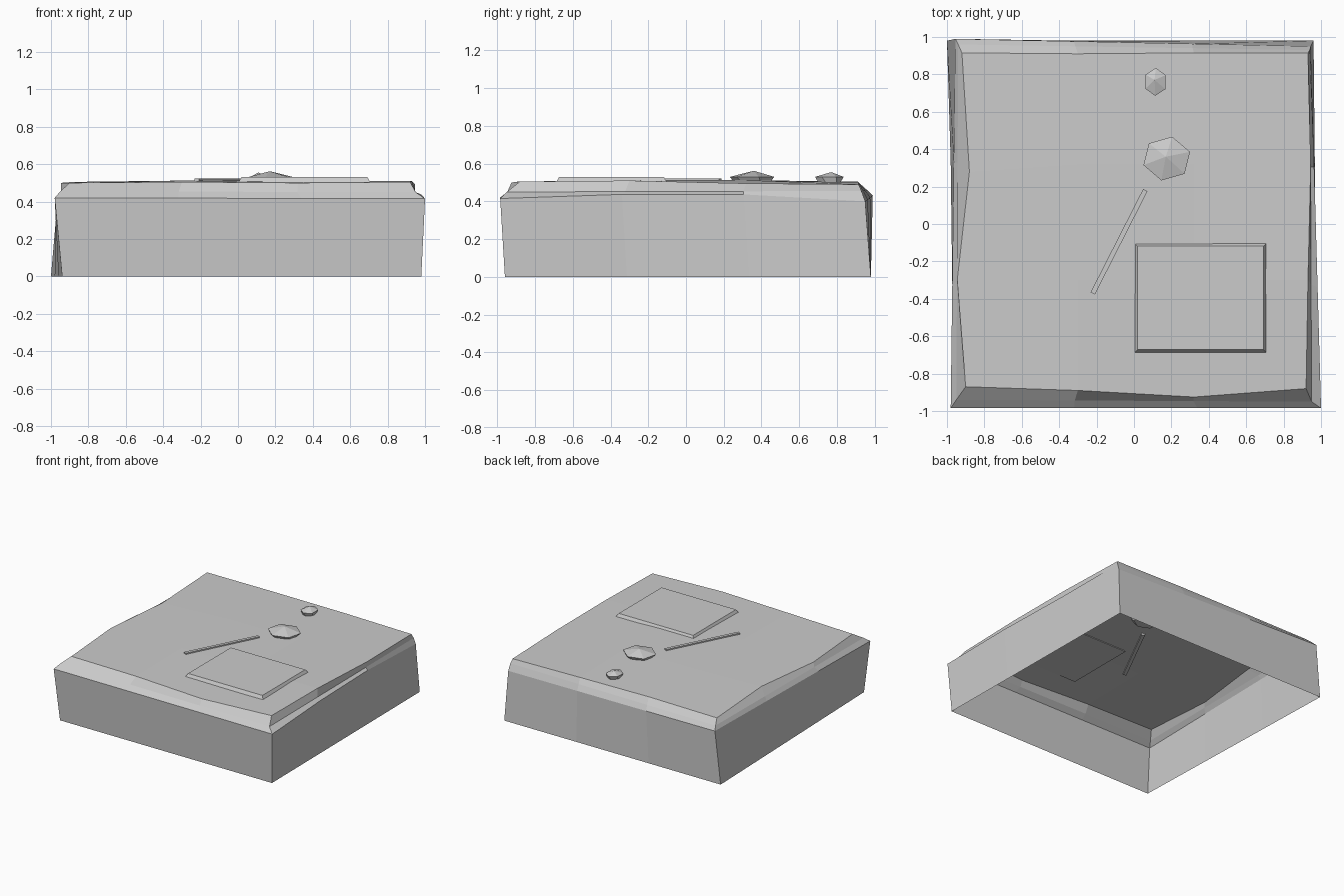
import bpy, bmesh, math
from mathutils import Vector, Matrix

cube = bpy.data.objects.get("Cube")
if cube:
    bpy.data.objects.remove(cube, do_unlink=True)

stone = bpy.data.materials.new("plain grey")
stone.use_nodes = True
GREY = (0.6, 0.6, 0.6, 1)
stone.diffuse_color = GREY
stone.node_tree.nodes["Principled BSDF"].inputs["Base Color"].default_value = GREY


def finish(name, bm):
    bmesh.ops.recalc_face_normals(bm, faces=bm.faces)
    mesh = bpy.data.meshes.new(name)
    bm.to_mesh(mesh)
    bm.free()
    mesh.materials.append(stone)
    obj = bpy.data.objects.new(name, mesh)
    bpy.context.collection.objects.link(obj)
    return obj


def thirds(corners):
    """Closed ring with two extra points along every side."""
    ring = []
    for i, corner in enumerate(corners):
        a, b = Vector(corner), Vector(corners[(i + 1) % len(corners)])
        ring += [a.lerp(b, k / 3) for k in range(3)]
    return ring


def bridge(bm, low, high):
    n = len(low)
    for i in range(n):
        j = (i + 1) % n
        bm.faces.new((low[i], low[j], high[j], high[i]))


# Block: open underneath, leaning walls, uneven bevelled lip and a gently bumpy top
foot = thirds([(-.94, -.96, 0), (.98, -.96, 0), (.96, .98, 0), (-1, .98, 0)])
wall = thirds([(-.98, -.985, .42), (1, -.985, .415), (.945, .95, .4), (-.955, .99, .43)])
lip = thirds([(-.95, -.94, .455), (.95, -.95, .45), (.94, .93, .455), (-.94, .96, .46)])
wall[4].z = wall[5].z = .437
top = [Vector(p) for p in (
    (-.9, -.87, .5), (-.3, -.89, .505), (.32, -.925, .5),
    (.92, -.88, .505), (.93, -.3, .51), (.945, .32, .495),
    (.93, .915, .49), (.32, .915, .5), (-.3, .91, .505),
    (-.92, .915, .5), (-.88, .28, .505), (-.945, -.3, .5))]
bm = bmesh.new()
rings = [[bm.verts.new(p) for p in ring] for ring in (foot, wall, lip, top)]
for low, high in zip(rings, rings[1:]):
    bridge(bm, low, high)
edge = rings[-1]
inner = [bm.verts.new((x, y, .512)) for y in (-.3, .32) for x in (-.3, .32)]
rows = [edge[:4], [edge[11], *inner[:2], edge[4]],
        [edge[10], *inner[2:], edge[5]], edge[9:5:-1]]
for near, far in zip(rows, rows[1:]):
    for i in range(3):
        bm.faces.new((near[i], near[i + 1], far[i + 1], far[i]))
finish("stone_block", bm)


def slab(name, centre, size, angle=0, chamfer=0):
    bm = bmesh.new()
    bmesh.ops.create_cube(bm, size=1, matrix=Matrix.Translation(centre)
                          @ Matrix.Rotation(angle, 4, "Z") @ Matrix.Diagonal((*size, 1)))
    for v in bm.verts:
        if v.co.z > centre[2]:
            v.co.x += chamfer if v.co.x < centre[0] else -chamfer
            v.co.y += chamfer if v.co.y < centre[1] else -chamfer
    return finish(name, bm)


# Raised panel and thin strip lying on the top
slab("raised_panel", (.355, -.395, .515), (.71, .59, .03), chamfer=.018)
slab("thin_strip", (-.08, -.095, .51), (.62, .026, .024), math.atan2(.55, .28))


def pebble(name, centre, radii, sides, heights, turn):
    """Faceted stone: narrow foot, wide waist and a pointed crown."""
    bm = bmesh.new()
    loops = []
    for scale, z, twist in ((.75, heights[0], .3), (1, heights[1], 0)):
        loop = []
        for i in range(sides):
            a = turn + twist + math.tau * i / sides
            loop.append(bm.verts.new((centre[0] + radii[0] * scale * math.cos(a),
                                      centre[1] + radii[1] * scale * math.sin(a), z)))
        loops.append(loop)
    bridge(bm, *loops)
    bm.faces.new(loops[0])
    tip = bm.verts.new((centre[0] - .005, centre[1] + .01, heights[2]))
    for i in range(sides):
        bm.faces.new((loops[1][i], loops[1][(i + 1) % sides], tip))
    return finish(name, bm)


pebble("large_pebble", (.175, .35), (.13, .12), 6, (.49, .53, .562), .3)
pebble("small_pebble", (.115, .76), (.062, .075), 6, (.49, .53, .555), .5)
